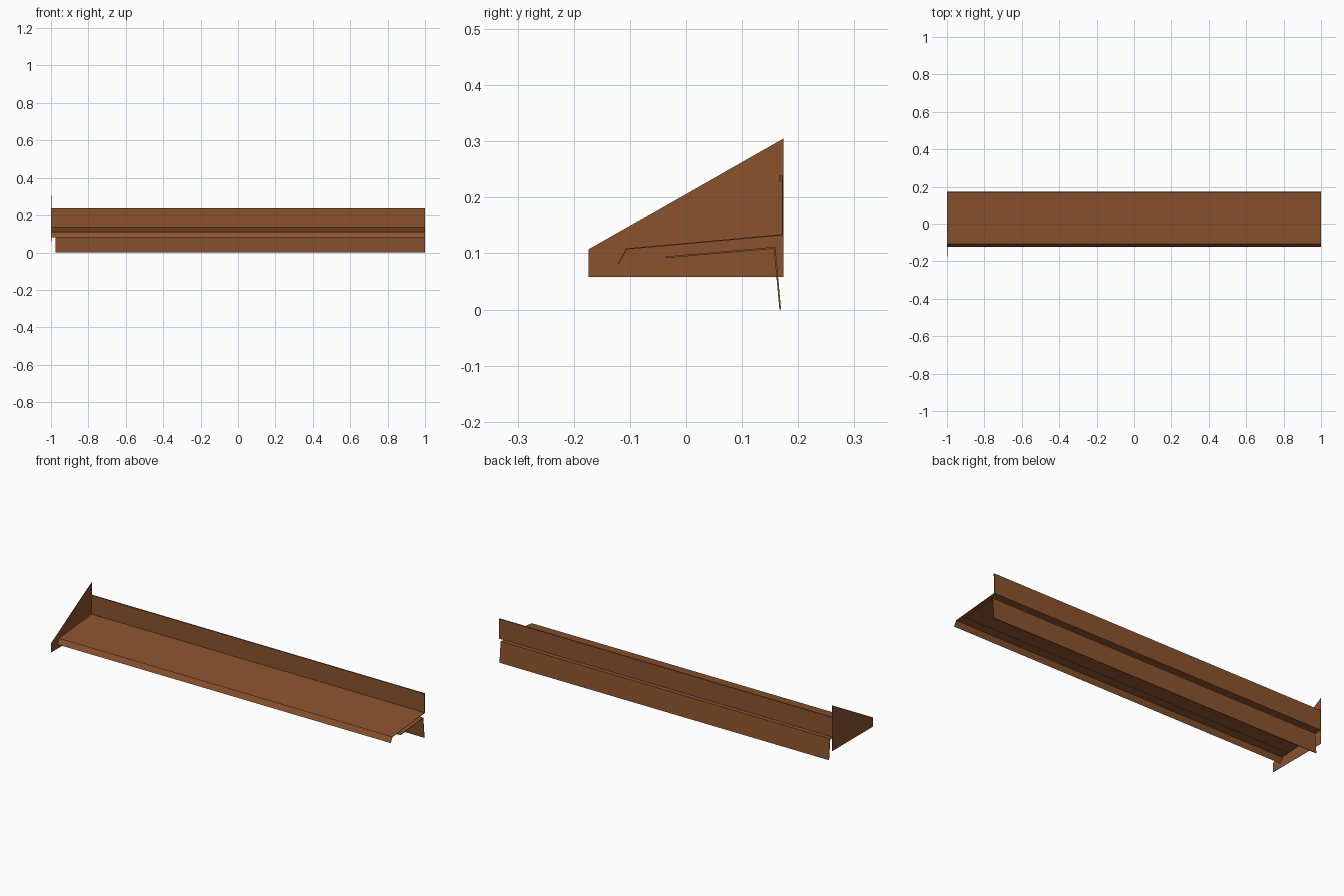
import bpy
import bmesh

cube = bpy.data.objects.get("Cube")
if cube:
    bpy.data.objects.remove(cube, do_unlink=True)

brown = bpy.data.materials.new("brown_sheet_metal")
brown.use_nodes = True
colour = (0.255, 0.086, 0.027, 1)
brown.diffuse_color = colour
brown.node_tree.nodes["Principled BSDF"].inputs["Base Color"].default_value = colour


def make_object(name, bm):
    bmesh.ops.recalc_face_normals(bm, faces=bm.faces)
    mesh = bpy.data.meshes.new(name)
    bm.to_mesh(mesh)
    bm.free()
    mesh.materials.append(brown)
    obj = bpy.data.objects.new(name, mesh)
    bpy.context.collection.objects.link(obj)
    return obj


def folded_sheet(name, profile, x0, x1, thickness):
    """Run a folded (y, z) profile along x and give it sheet thickness."""
    bm = bmesh.new()
    rows = [[bm.verts.new((x, y, z)) for y, z in profile] for x in (x0, x1)]
    for i in range(len(profile) - 1):
        bm.faces.new((rows[0][i], rows[1][i], rows[1][i + 1], rows[0][i + 1]))
    obj = make_object(name, bm)
    solid = obj.modifiers.new("sheet thickness", "SOLIDIFY")
    solid.thickness = thickness
    solid.offset = 0
    solid.use_even_offset = True
    return obj


def flat_plate(name, outline, x0, x1):
    """Extrude a closed (y, z) outline along x."""
    bm = bmesh.new()
    face = bm.faces.new([bm.verts.new((x0, y, z)) for y, z in outline])
    ext = bmesh.ops.extrude_face_region(bm, geom=[face])
    verts = [v for v in ext["geom"] if isinstance(v, bmesh.types.BMVert)]
    bmesh.ops.translate(bm, verts=verts, vec=(x1 - x0, 0, 0))
    return make_object(name, bm)


# Sloping tray with flared drip lip, back upstand and hemmed top edge
folded_sheet("sill_tray",
             [(-0.121, 0.081), (-0.106, 0.108), (0.172, 0.133),
              (0.172, 0.238), (0.167, 0.238), (0.167, 0.228)],
             -0.998, 1, 0.002)

# Angle bracket under the tray, stopping short of the end plate
folded_sheet("support_bracket",
             [(-0.037, 0.093), (0.158, 0.110), (0.168, 0.0)],
             -0.975, 1, 0.003)

# Sloped end plate on the right
flat_plate("end_plate",
           [(-0.174, 0.058), (0.174, 0.058), (0.174, 0.305), (-0.174, 0.107)],
           -1, -0.998)
